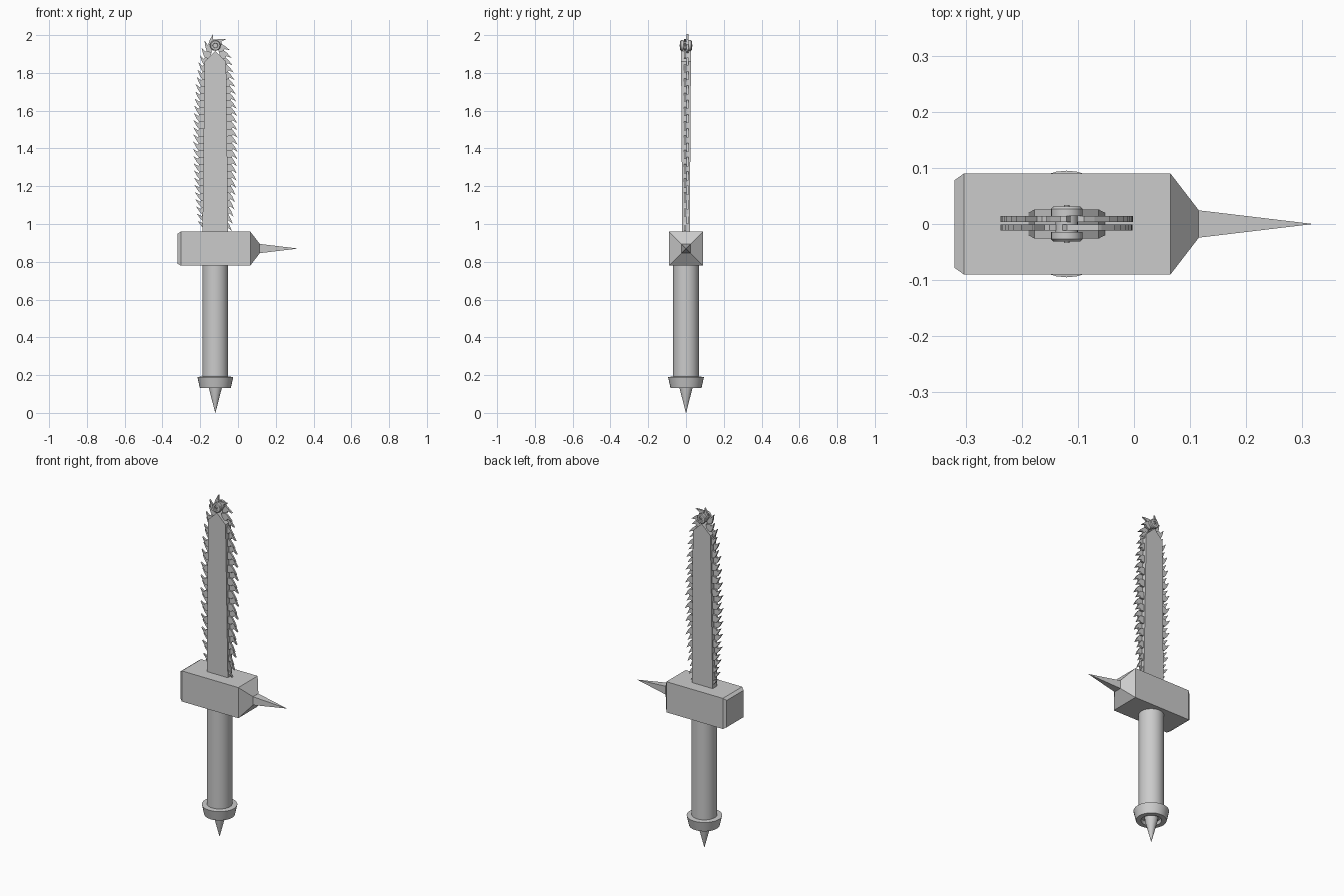
import bpy, bmesh, math
from mathutils import Vector

if "Cube" in bpy.data.objects:
    bpy.data.objects.remove(bpy.data.objects["Cube"])

CX = -0.12  # shared axis of handle and blade


def make(name, verts, faces, smooth=False):
    me = bpy.data.meshes.new(name)
    me.from_pydata(verts, [], faces)
    bm = bmesh.new()
    bm.from_mesh(me)
    bmesh.ops.remove_doubles(bm, verts=bm.verts, dist=1e-5)
    bmesh.ops.recalc_face_normals(bm, faces=bm.faces)
    bm.to_mesh(me)
    bm.free()
    ob = bpy.data.objects.new(name, me)
    bpy.context.collection.objects.link(ob)
    if smooth:
        bpy.ops.object.select_all(action='DESELECT')
        bpy.context.view_layer.objects.active = ob
        ob.select_set(True)
        bpy.ops.object.shade_smooth_by_angle(angle=math.radians(35))
    return ob


def loft(name, rings, smooth=False):
    """Skin equal-length rings of points and cap both ends."""
    n = len(rings[0])
    verts = [p for r in rings for p in r]
    faces = [(k*n+i, k*n+(i+1) % n, (k+1)*n+(i+1) % n, (k+1)*n+i)
             for k in range(len(rings)-1) for i in range(n)]
    faces += [tuple(range(n)), tuple(range((len(rings)-1)*n, len(rings)*n))]
    return make(name, verts, faces, smooth)


def lathe(name, profile, axis='z', centre=(CX, 0, 0), n=32):
    rings = []
    for r, h in profile:
        ring = []
        for i in range(n):
            a = 2*math.pi*i/n
            u, v = r*math.cos(a), r*math.sin(a)
            p = (u, v, h) if axis == 'z' else (u, h, v)
            ring.append(Vector(centre) + Vector(p))
        rings.append(ring)
    return loft(name, rings, True)


def rect_x(x, hy, z0, z1):
    return [(x, -hy, z0), (x, hy, z0), (x, hy, z1), (x, -hy, z1)]


# Handle, pommel and bottom spike
lathe("handle", [(0.068, 0.16), (0.068, 0.80)])
lathe("pommel", [(0.05, 0.15), (0.055, 0.132), (0.082, 0.132),
                 (0.095, 0.19), (0.068, 0.193)])
lathe("pommel_spike", [(0.036, 0.155), (0.034, 0.13), (0.0005, 0.0)])

# Crossguard block with chamfered left end and tapered right end
loft("guard", [rect_x(-0.32, 0.078, 0.79, 0.948), rect_x(-0.303, 0.09, 0.78, 0.96),
               rect_x(0.065, 0.09, 0.78, 0.96), rect_x(0.115, 0.025, 0.845, 0.895)])
loft("guard_spike", [rect_x(0.11, 0.025, 0.845, 0.895),
                     rect_x(0.315, 0.0005, 0.8695, 0.8705)])

# Guide bar, pointed at the top
bar = [(-0.068, 0.95, 0.02), (0.068, 0.95, 0.02), (0.057, 1.86, 0.026),
       (0, 1.915, 0.026), (-0.057, 1.86, 0.026)]
loft("guide_bar", [[(CX+x, s*y, z) for x, z, y in bar] for s in (-1, 1)])

# Nose hub: two caps, core and pin
HUB = (CX, 0, 1.945)
for s, side in ((-1, "front"), (1, "back")):
    lathe("hub_cap_" + side, [(0.028, s*0.014), (0.028, s*0.027), (0.024, s*0.031),
                              (0.014, s*0.031), (0.012, s*0.027)], 'y', HUB, 20)
lathe("hub_core", [(0.02, -0.015), (0.02, 0.015)], 'y', HUB, 20)
lathe("hub_pin", [(0.005, -0.034), (0.005, 0.034)], 'y', HUB, 12)

# Chain path: up the left side, over the nose, down the right side
half = [(0.058, 0.975), (0.072, 1.1), (0.081, 1.22), (0.087, 1.4), (0.084, 1.58),
        (0.075, 1.72), (0.062, 1.83), (0.049, 1.9), (0.034, 1.948), (0.018, 1.966)]
path = [Vector((-x, z)) for x, z in half] + [Vector((0, 1.971))]
path += [Vector((x, z)) for x, z in reversed(half)]
lengths = [(b-a).length for a, b in zip(path, path[1:])]
total = sum(lengths)


def at(d):
    for a, b, l in zip(path, path[1:], lengths):
        if d <= l:
            return a.lerp(b, d/l)
        d -= l
    return path[-1]


# Saw teeth on links, alternating between two rows
COUNT = 54
PITCH = total/COUNT
tooth = [(-0.55, -0.026), (0.55, -0.026), (0.55, 0.0), (0.3, 0.006),
         (0.72, 0.031), (-0.1, 0.014), (-0.55, 0.0)]
rows = {"chain_front": ([], []), "chain_back": ([], [])}
for i in range(COUNT):
    d = (i+0.5)*PITCH
    p = at(d)
    t = (at(min(d+0.02, total))-at(max(d-0.02, 0))).normalized()
    nrm = Vector((-t.y, t.x))
    row, y = ("chain_front", -0.006) if i % 2 else ("chain_back", 0.009)
    verts, faces = rows[row]
    o, n = len(verts), len(tooth)
    for s in (-0.0055, 0.0055):
        for u, h in tooth:
            q = p + t*(u*PITCH) + nrm*h
            verts.append((CX+q.x, y+s, q.y))
    faces += [tuple(range(o, o+n)), tuple(range(o+n, o+2*n))]
    faces += [(o+k, o+(k+1) % n, o+n+(k+1) % n, o+n+k) for k in range(n)]
for name, (verts, faces) in rows.items():
    make(name, verts, faces)
